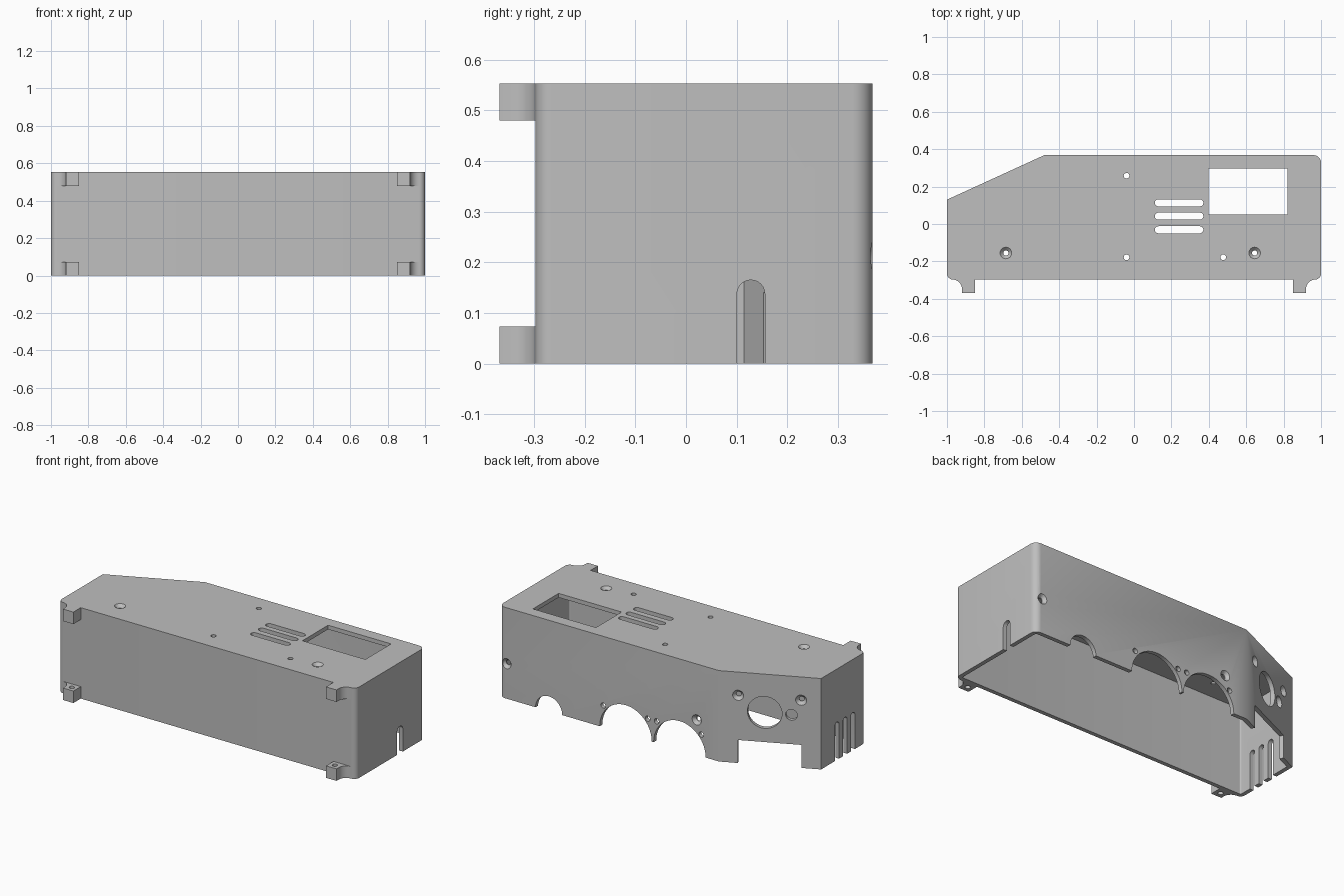
import bpy, bmesh
from math import cos, sin, radians
from mathutils import Matrix, Vector

if "Cube" in bpy.data.objects:
    bpy.data.objects.remove(bpy.data.objects["Cube"], do_unlink=True)

HEIGHT, WALL = 0.553, 0.025
FRONT, BACK = -0.297, 0.368

grey = bpy.data.materials.new("plain grey")
grey.use_nodes = True
grey.diffuse_color = (0.52, 0.52, 0.52, 1)
grey.node_tree.nodes["Principled BSDF"].inputs["Base Color"].default_value = (0.52, 0.52, 0.52, 1)


def arc(cx, cy, r, a0, a1, n=8):
    angles = [radians(a0 + (a1 - a0) * i / n) for i in range(n + 1)]
    return [(cx + r * cos(a), cy + r * sin(a)) for a in angles]


def circle(cx, cy, r, n=40):
    return arc(cx, cy, r, 0, 360, n)[:-1]


def rect(x0, x1, y0, y1):
    return [(x0, y0), (x1, y0), (x1, y1), (x0, y1)]


def prism(name, points, z0, z1, frame=Matrix(), bottom=None):
    """Extrude a profile along the frame's z axis; bottom may differ for a taper."""
    bm = bmesh.new()
    low = [bm.verts.new((x, y, z0)) for x, y in (bottom or points)]
    high = [bm.verts.new((x, y, z1)) for x, y in points]
    bm.faces.new(low)
    bm.faces.new(high)
    for i in range(len(low)):
        j = (i + 1) % len(low)
        bm.faces.new((low[i], low[j], high[j], high[i]))
    bmesh.ops.recalc_face_normals(bm, faces=bm.faces)
    bm.transform(frame)
    mesh = bpy.data.meshes.new(name)
    bm.to_mesh(mesh)
    bm.free()
    mesh.materials.append(grey)
    obj = bpy.data.objects.new(name, mesh)
    bpy.context.collection.objects.link(obj)
    return obj


def wall_frame(origin, normal):
    """Local x runs along the wall, local y is up, local z points outward."""
    n = Vector(normal).normalized()
    up = Vector((0, 0, 1))
    m = Matrix((up.cross(n), up, n)).transposed().to_4x4()
    m.translation = origin
    return m


def cut(obj, cutters):
    for c in cutters:
        c.hide_render = True
        mod = obj.modifiers.new(c.name, "BOOLEAN")
        mod.operation, mod.solver, mod.object = "DIFFERENCE", "EXACT", c
    bpy.context.view_layer.update()
    done = bpy.data.meshes.new_from_object(obj.evaluated_get(bpy.context.evaluated_depsgraph_get()))
    obj.modifiers.clear()
    obj.data = done
    for c in cutters:
        bpy.data.objects.remove(c, do_unlink=True)


def outline(t):
    """Plan of the case, inset by t, with one long sloped corner."""
    rf, rb = max(0.032 - t, 0.008), 0.04 - t
    x, f, b = 1 - t, FRONT + t, BACK - t
    return (arc(-x + rf, f + rf, rf, 180, 270) + arc(x - rf, f + rf, rf, 270, 360)
            + arc(x - rb, b - rb, rb, 0, 90)
            + [(-0.48 + 0.218 * t, b), (-x, 0.13 - 0.642 * t)])


# Hollow case, open underneath
case = prism("case", outline(0), 0, HEIGHT)
cutters = [prism("cavity", outline(WALL), -0.1, HEIGHT - WALL)]

roof = Matrix.Translation((0, 0, HEIGHT))
back = wall_frame((0, BACK, 0), (0, 1, 0))
slope = wall_frame((-0.48, BACK, 0), (-0.238, 0.52, 0))
left_end = wall_frame((-1, 0, 0), (-1, 0, 0))
right_end = wall_frame((1, 0, 0), (1, 0, 0))


def opening(frame, points):
    cutters.append(prism("opening", points, -0.05, 0.05, frame))


def screw_hole(frame, x, y):
    opening(frame, circle(x, y, 0.014, 24))
    cutters.append(prism("countersink", circle(x, y, 0.032, 24), -0.018, 0.001,
                         frame, circle(x, y, 0.014, 24)))


def end_slot(frame, x, width, top):
    r = width / 2
    opening(frame, [(x - r, -0.1), (x + r, -0.1)] + arc(x, top - r, r, 0, 180, 12))


# Roof: window, vents, screw and pin holes
opening(roof, rect(0.398, 0.822, 0.05, 0.297))
for y in (0.113, 0.042, -0.031):
    opening(roof, arc(0.13, y, 0.019, 90, 270) + arc(0.352, y, 0.019, -90, 90))
for x, y in ((-0.04, 0.258), (-0.04, -0.178), (0.477, -0.178)):
    opening(roof, circle(x, y, 0.015, 24))
for x in (-0.685, 0.645):
    screw_hole(roof, x, -0.155)

# Back wall: arches, pin holes and screw holes
for x, r in ((0.665, 0.09), (0.148, 0.175), (-0.215, 0.175)):
    opening(back, circle(-x, 0, r, 64))
for x in (0.30, 0.0, -0.06, -0.36):
    opening(back, circle(-x, 0.132, 0.016, 24))
for x in (0.95, -0.33):
    screw_hole(back, -x, 0.213)

# Sloped wall: round port, button hole, screws and square notch
opening(slope, circle(0.256, 0.32, 0.097))
opening(slope, circle(0.406, 0.318, 0.033))
opening(slope, rect(0.105, 0.462, -0.1, 0.14))
for x in (0.107, 0.46):
    screw_hole(slope, x, 0.412)

# End walls: three slots on one, a single cable slot on the other
for y in (-0.022, -0.1, -0.175):
    end_slot(left_end, -y, 0.04, 0.23)
end_slot(right_end, 0.128, 0.055, 0.165)

cut(case, cutters)

# Four mounting tabs on the front corners, the lower ones drilled
parts = [case]
for side, label in ((-1, "right"), (1, "left")):
    plan = arc(0.97, FRONT - 0.05, 0.05, 90, 180) + [
        (0.92, -0.368), (0.85, -0.368), (0.85, FRONT)]
    plan = [(side * x, y) for x, y in plan]
    for level, z0, z1 in (("lower", 0, 0.073), ("upper", 0.48, HEIGHT)):
        tab = prism(f"{level}_{label}_tab", plan, z0, z1)
        if level == "lower":
            cut(tab, [prism("drill", circle(side * 0.885, -0.333, 0.015, 24), -0.05, 0.12)])
        parts.append(tab)

# Smooth the rounded corners, keep edges crisp
for obj in bpy.context.view_layer.objects:
    obj.select_set(obj in parts)
bpy.context.view_layer.objects.active = case
bpy.ops.object.shade_smooth_by_angle(angle=radians(30))
